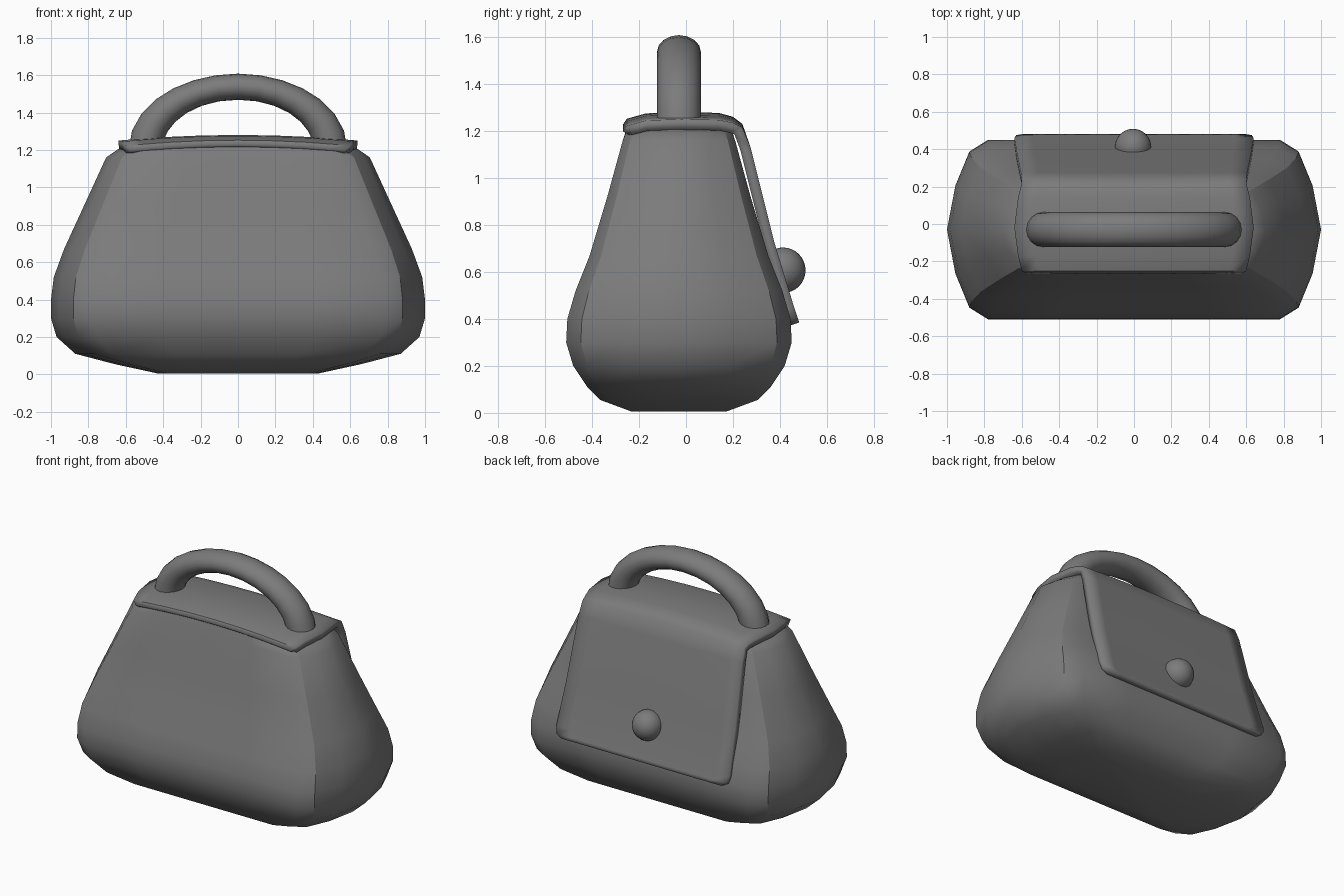
import bpy, bmesh, math
from mathutils import Vector

if "Cube" in bpy.data.objects:
    bpy.data.objects.remove(bpy.data.objects["Cube"])

YC = -0.03  # centre line of the bag in y

# Dark grey material shared by all parts
dark = bpy.data.materials.new("dark_grey")
dark.diffuse_color = (0.2, 0.2, 0.2, 1)
dark.use_nodes = True
dark.node_tree.nodes["Principled BSDF"].inputs["Base Color"].default_value = dark.diffuse_color


def finish(obj, angle):
    bpy.ops.object.select_all(action='DESELECT')
    bpy.context.view_layer.objects.active = obj
    obj.select_set(True)
    bpy.ops.object.shade_smooth_by_angle(angle=math.radians(angle))
    obj.data.materials.append(dark)


def loft(name, rings, closed=True, caps=True):
    """Skin a list of equally long point rings."""
    bm = bmesh.new()
    vs = [[bm.verts.new(p) for p in ring] for ring in rings]
    n = len(rings[0])
    for a, b in zip(vs, vs[1:]):
        for j in range(n if closed else n - 1):
            k = (j + 1) % n
            bm.faces.new((a[j], a[k], b[k], b[j]))
    if caps:
        bm.faces.new(vs[0])
        bm.faces.new(vs[-1])
        bmesh.ops.recalc_face_normals(bm, faces=bm.faces)
    mesh = bpy.data.meshes.new(name)
    bm.to_mesh(mesh)
    bm.free()
    obj = bpy.data.objects.new(name, mesh)
    bpy.context.collection.objects.link(obj)
    return obj


# Body: one plan section, mirrored to a full ring and scaled up the height
quarter = [(1, 0), (0.955, 0.49), (0.88, 0.87), (0.78, 1), (0.4, 1)]
half = quarter + [(0, 1)] + [(-x, y) for x, y in reversed(quarter)]
plan = half + [(x, -y) for x, y in reversed(half[1:-1])]
levels = [  # z, half width, half depth, sag towards the ends
    (0.005, 0.43, 0.20, 0), (0.055, 0.66, 0.335, 0), (0.11, 0.87, 0.39, 0),
    (0.20, 0.97, 0.45, 0), (0.30, 1.0, 0.48, 0), (0.40, 1.0, 0.475, 0),
    (0.52, 0.985, 0.44, 0), (0.67, 0.93, 0.38, 0), (0.92, 0.815, 0.305, 0),
    (1.16, 0.705, 0.239, 0), (1.225, 0.64, 0.217, 0.02),
    (1.25, 0.56, 0.175, 0.03)]
body = loft("bag_body", [[(a * x, YC + b * y, z - s * x * x) for x, y in plan]
                         for z, a, b, s in levels])
finish(body, 40)

# Crisp upright seams at the four corners
n = len(plan)
for e in body.data.edges:
    i, j = sorted(e.vertices)
    if j - i == n and i % n in (2, 8, 12, 18) and 3 <= i // n < 10:
        e.use_edge_sharp = True

# Flap: outer profile from front lip over the top and down the back
profile = [  # y, z, half width, sag at the side edges
    (-0.268, 1.228, 0.57, 0.03), (-0.252, 1.252, 0.60, 0.03),
    (-0.17, 1.275, 0.62, 0.03), (-0.02, 1.28, 0.64, 0.03),
    (0.14, 1.277, 0.62, 0.03), (0.20, 1.26, 0.605, 0.025),
    (0.24, 1.23, 0.60, 0.015), (0.275, 1.13, 0.605, 0),
    (0.375, 0.73, 0.625, 0), (0.46, 0.45, 0.64, 0),
    (0.475, 0.405, 0.63, 0), (0.482, 0.385, 0.59, 0)]
steps = [-1, -0.85, -0.6, -0.3, 0, 0.3, 0.6, 0.85, 1]
flap = loft("flap", [[(w * u, y, z - s * u * u) for u in steps]
                     for y, z, w, s in profile], closed=False, caps=False)
solid = flap.modifiers.new("thickness", 'SOLIDIFY')
solid.thickness = 0.045
solid.offset = -1
finish(flap, 40)

# Handle: oval tube swept along a half ellipse
rings = []
for i in range(15):
    t = math.pi * i / 14
    centre = Vector((0.495 * math.cos(t), YC, 1.2 + 0.338 * math.sin(t)))
    out = Vector((math.cos(t) / 0.495, 0, math.sin(t) / 0.338)).normalized()
    r = 0.07 + 0.02 * abs(math.cos(t)) ** 3
    rings.append([centre + out * r * math.cos(q) + Vector((0, 0.093 * math.sin(q), 0))
                  for q in (2 * math.pi * k / 16 for k in range(16))])
handle = loft("handle", rings)
finish(handle, 40)

# Round clasp button on the flap
bpy.ops.mesh.primitive_uv_sphere_add(segments=24, ring_count=16, radius=0.097,
                                     location=(-0.005, 0.412, 0.607))
button = bpy.context.object
button.name = "clasp_button"
finish(button, 40)
